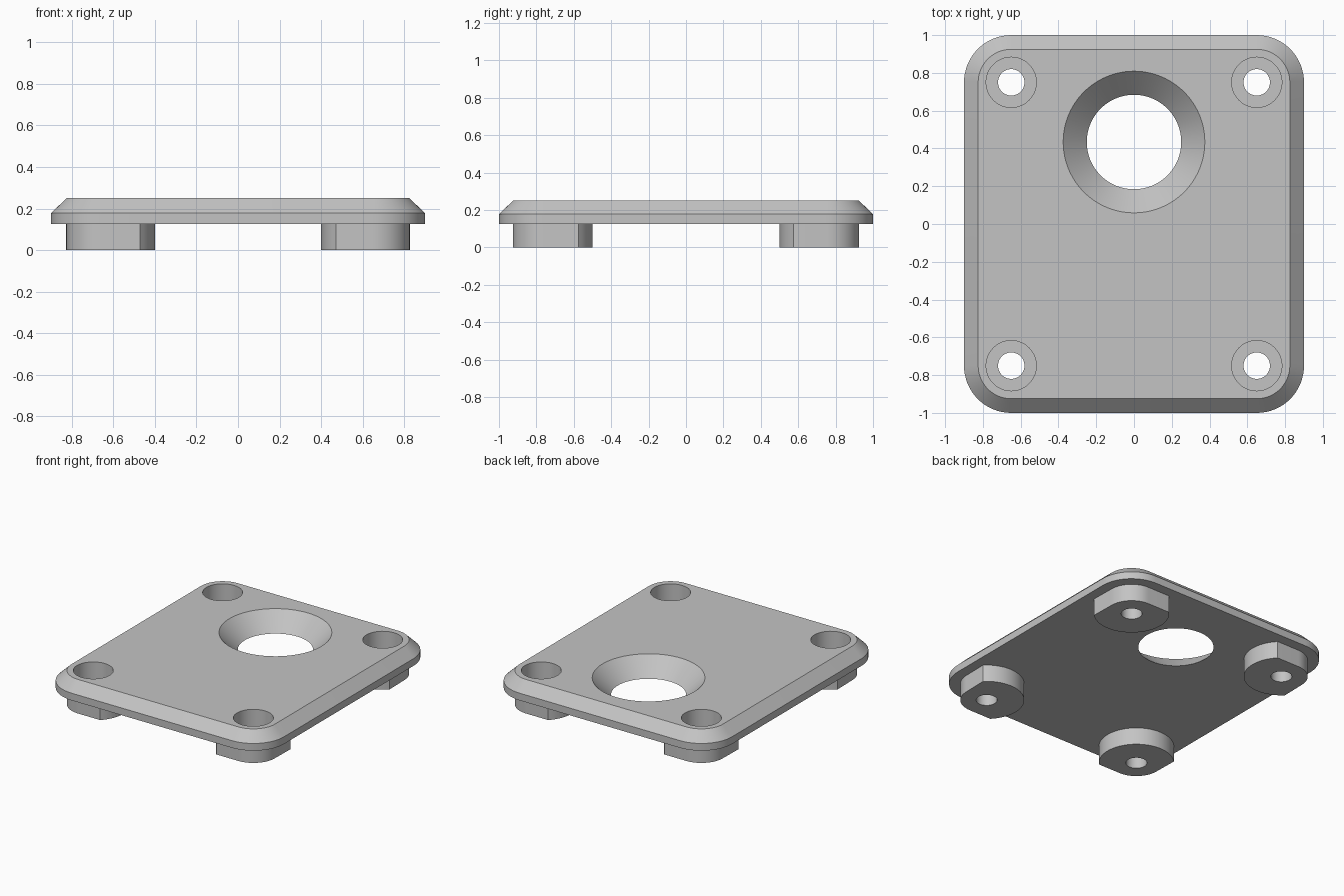
import bpy, bmesh
from math import sin, cos, pi, asin

cube = bpy.data.objects.get("Cube")
if cube:
    bpy.data.objects.remove(cube, do_unlink=True)

grey = bpy.data.materials.new("light grey")
grey.use_nodes = True
grey.diffuse_color = (0.55, 0.55, 0.55, 1)
grey.node_tree.nodes["Principled BSDF"].inputs["Base Color"].default_value = (0.55, 0.55, 0.55, 1)

SCREW_X, SCREW_Y = 0.65, 0.75      # screw centres, shared by every rounded corner
FOOT_TOP, EDGE_TOP, TOP = 0.125, 0.178, 0.25
OUTER, INNER = 0.25, 0.175         # corner radii at the rim and at the bevelled top


def arc(cx, cy, r, start, end, steps):
    return [(cx + r * cos(start + (end - start) * i / steps),
             cy + r * sin(start + (end - start) * i / steps)) for i in range(steps + 1)]


def rounded_outline(r):
    points = []
    for i, (sx, sy) in enumerate([(1, 1), (-1, 1), (-1, -1), (1, -1)]):
        points += arc(sx * SCREW_X, sy * SCREW_Y, r, i * pi / 2, (i + 1) * pi / 2, 16)
    return points


def solid(name, sections):
    """Closed solid lofted through (outline, height) sections."""
    bm = bmesh.new()
    rings = [[bm.verts.new((x, y, z)) for x, y in outline] for outline, z in sections]
    n = len(rings[0])
    for low, high in zip(rings, rings[1:]):
        for i in range(n):
            j = (i + 1) % n
            bm.faces.new((low[i], low[j], high[j], high[i]))
    bm.faces.new(rings[0][::-1])
    bm.faces.new(rings[-1])
    bmesh.ops.recalc_face_normals(bm, faces=bm.faces)
    mesh = bpy.data.meshes.new(name)
    bm.to_mesh(mesh)
    bm.free()
    mesh.materials.append(grey)
    obj = bpy.data.objects.new(name, mesh)
    bpy.context.collection.objects.link(obj)
    return obj


def turned_cutter(name, cx, cy, profile, steps):
    return solid(name, [(arc(cx, cy, r, 0, 2 * pi, steps)[:-1], z) for r, z in profile])


def cut(obj, cutters):
    bpy.ops.object.select_all(action='DESELECT')
    bpy.context.view_layer.objects.active = obj
    obj.select_set(True)
    for cutter in cutters:
        mod = obj.modifiers.new("hole", 'BOOLEAN')
        mod.operation = 'DIFFERENCE'
        mod.solver = 'EXACT'
        mod.object = cutter
        bpy.ops.object.modifier_apply(modifier=mod.name)
    bpy.ops.object.shade_smooth_by_angle(angle=pi / 6)


# Base plate with a bevelled upper rim
plate = solid("plate", [(rounded_outline(OUTER), FOOT_TOP),
                        (rounded_outline(OUTER), EDGE_TOP),
                        (rounded_outline(INNER), TOP)])

# Foot outline: round boss trimmed flush with the bevelled top outline
meet = asin(INNER / OUTER)
boss = arc(0, 0, OUTER, pi - meet, 1.5 * pi + (pi / 2 - meet), 32)
foot_outline = boss + arc(0, 0, INNER, 0, pi / 2, 16)

# Feet and their stepped screw holes
screw_profile = [(0.07, -0.1), (0.07, 0.1), (0.133, 0.1), (0.133, 0.35)]
screw_cutters = []
for sx, side in ((1, "left"), (-1, "right")):
    for sy, end in ((1, "back"), (-1, "front")):
        outline = [(sx * (SCREW_X + x), sy * (SCREW_Y + y)) for x, y in foot_outline]
        foot = solid(f"foot_{end}_{side}", [(outline, 0), (outline, FOOT_TOP)])
        cutter = turned_cutter("screw_cutter", sx * SCREW_X, sy * SCREW_Y, screw_profile, 48)
        cut(foot, [cutter])
        screw_cutters.append(cutter)

# Large countersunk opening
opening = turned_cutter("opening_cutter", 0, 0.434, [(0.2, 0.075), (0.43, 0.305)], 96)
cut(plate, screw_cutters + [opening])

for cutter in screw_cutters + [opening]:
    bpy.data.objects.remove(cutter, do_unlink=True)
